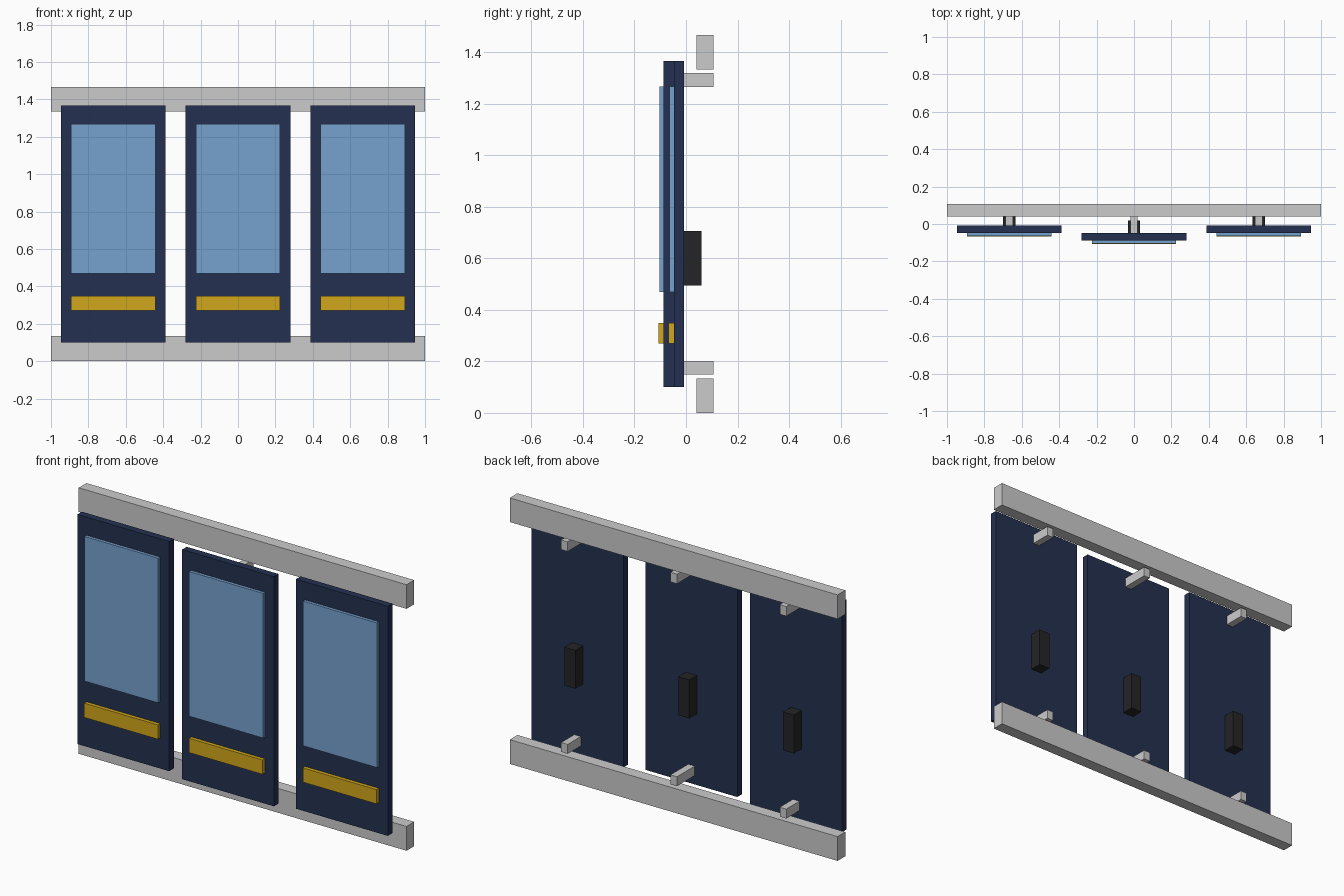
import bpy

if "Cube" in bpy.data.objects:
    bpy.data.objects.remove(bpy.data.objects["Cube"])


def material(name, rgb):
    m = bpy.data.materials.new(name)
    m.diffuse_color = (*rgb, 1)
    m.use_nodes = True
    m.node_tree.nodes["Principled BSDF"].inputs["Base Color"].default_value = m.diffuse_color
    return m


NAVY = material("navy", (0.017, 0.03, 0.08))
BLUE = material("window_blue", (0.18, 0.36, 0.62))
GOLD = material("gold", (0.64, 0.39, 0.012))
BLACK = material("black", (0.018, 0.018, 0.02))


def box(name, x, y, z, mat=None):
    """Axis-aligned box from (min, max) pairs."""
    bpy.ops.mesh.primitive_cube_add(size=1, location=[(a + b) / 2 for a, b in (x, y, z)])
    ob = bpy.context.object
    ob.name = name
    ob.scale = [b - a for a, b in (x, y, z)]
    bpy.ops.object.transform_apply(location=False, rotation=False, scale=True)
    if mat:
        ob.data.materials.append(mat)


def span(c, half):
    return (c - half, c + half)


# Long rails behind the panels
BACK = 0.107
box("bottom_rail", (-1, 1), (0.04, BACK), (0, 0.134))
box("top_rail", (-1, 1), (0.04, BACK), (1.334, 1.467))

# Three doors, the middle one set forward by one door thickness
for side, cx, back in (("left", -0.667, -0.007), ("middle", 0, -0.047), ("right", 0.667, -0.007)):
    front = back - 0.04
    box(side + "_door", span(cx, 0.28), (front, back), (0.101, 1.367), NAVY)
    box(side + "_window", span(cx, 0.225), (front - 0.0167, front), (0.469, 1.267), BLUE)
    box(side + "_gold_strip", span(cx, 0.225), (front - 0.02, front), (0.27, 0.349), GOLD)
    # Block and brackets on the back
    box(side + "_back_block", span(cx, 0.0333), (back, back + 0.0667), (0.494, 0.706), BLACK)
    box(side + "_lower_bracket", span(cx, 0.02), (back, BACK), (0.15, 0.202))
    box(side + "_upper_bracket", span(cx, 0.02), (back, BACK), (1.266, 1.319))
